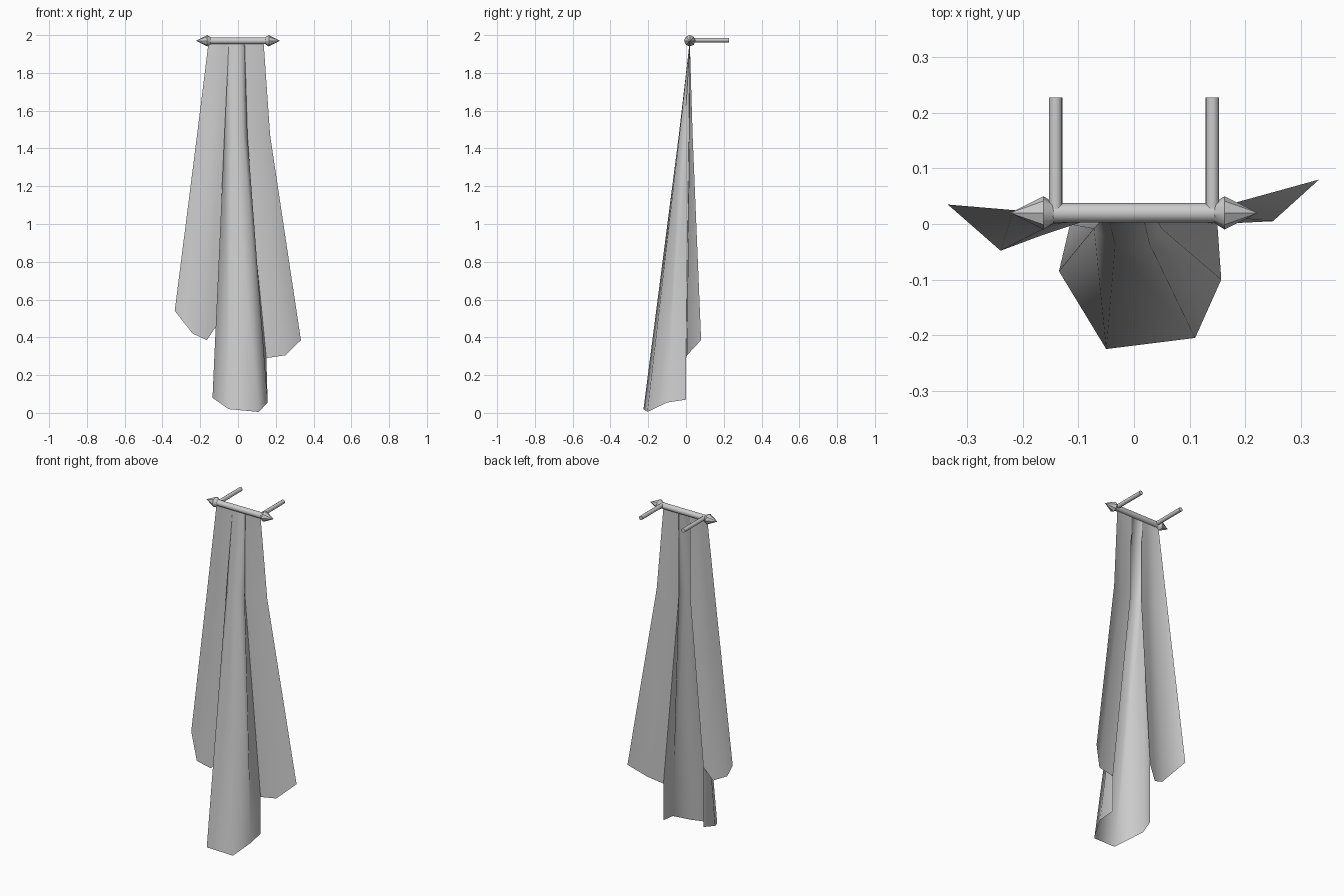
import bpy, bmesh, math
from mathutils import Vector, Matrix

cube = bpy.data.objects.get("Cube")
if cube:
    bpy.data.objects.remove(cube, do_unlink=True)

GREY = (0.6, 0.6, 0.6, 1.0)
grey = bpy.data.materials.new("plain_grey")
grey.use_nodes = True
grey.diffuse_color = GREY
grey.node_tree.nodes["Principled BSDF"].inputs["Base Color"].default_value = GREY


def finish(name, bm, angle):
    mesh = bpy.data.meshes.new(name)
    bm.to_mesh(mesh)
    bm.free()
    mesh.materials.append(grey)
    obj = bpy.data.objects.new(name, mesh)
    bpy.context.collection.objects.link(obj)
    bpy.ops.object.select_all(action='DESELECT')
    obj.select_set(True)
    bpy.context.view_layer.objects.active = obj
    bpy.ops.object.shade_smooth_by_angle(angle=math.radians(angle))


def rod(name, start, end, radius, tip=None, sides=16):
    start, end = Vector(start), Vector(end)
    axis = end - start
    turn = Matrix.Translation((start + end) / 2) @ axis.to_track_quat('Z', 'Y').to_matrix().to_4x4()
    bm = bmesh.new()
    bmesh.ops.create_cone(bm, cap_ends=True, segments=sides, radius1=radius,
                          radius2=radius if tip is None else tip,
                          depth=axis.length, matrix=turn)
    finish(name, bm, 40)


# Rail, wall brackets and pointed finials
Z, Y = 1.97, 0.02
rod("rail", (-0.16, Y, Z), (0.16, Y, Z), 0.0175)
for side, s in (("right", -1), ("left", 1)):
    rod(side + "_bracket", (s * 0.141, Y, Z + 0.004), (s * 0.141, 0.228, Z + 0.004), 0.012)
    rod(side + "_finial_tip", (s * 0.163, Y, Z), (s * 0.223, Y, Z), 0.03, 0, 8)
    rod(side + "_finial_base", (s * 0.163, Y, Z), (s * 0.135, Y, Z), 0.03, 0.012, 8)

# Cloth pleats: top x, middle (x, y), hem (x, y, z), running right to left
MID = 1.47
right_wing = [
    (-0.155, (-0.217, 0.025), (-0.335, 0.035, 0.54)),
    (-0.110, (-0.145, 0.000), (-0.240, -0.048, 0.42)),
    (-0.075, (-0.090, 0.005), (-0.165, -0.020, 0.385)),
    (-0.040, (-0.037, 0.015), (-0.115, 0.000, 0.46)),
]
centre_fold = [
    (-0.048, (-0.072, -0.008), (-0.135, -0.085, 0.08)),
    (-0.025, (-0.034, -0.038), (-0.050, -0.225, 0.02)),
    (0.015, (0.028, -0.035), (0.110, -0.205, 0.005)),
    (0.032, (0.050, -0.008), (0.157, -0.100, 0.055)),
]
left_wing = [
    (0.035, (0.035, 0.015), (0.150, 0.000, 0.29)),
    (0.095, (0.110, 0.018), (0.250, 0.005, 0.305)),
    (0.135, (0.170, 0.035), (0.333, 0.080, 0.385)),
]


def column(bm, top, mid, hem):
    return [bm.verts.new(p) for p in ((top, Y, Z), (*mid, MID), hem)]


def skin(bm, a, b):
    for i in range(min(len(a), len(b)) - 1):
        bm.faces.new((a[i], a[i + 1], b[i + 1], b[i]))


bm = bmesh.new()
wing_r, fold, wing_l = [[column(bm, *c) for c in part]
                        for part in (right_wing, centre_fold, left_wing)]
for part in (wing_r, fold, wing_l):
    for a, b in zip(part, part[1:]):
        skin(bm, a, b)

# Fold sides hang lower than the wings they join
for inner, outer, drop, flip in ((wing_r[-1], fold[0], 0.1, False),
                                 (wing_l[0], fold[-1], 0.07, True)):
    x, y, _ = inner[2].co
    low = bm.verts.new((x, y, drop))
    upper = (inner[0], inner[1], outer[1], outer[0])
    lower = (inner[1], inner[2], low, outer[2], outer[1])
    for loop in (upper, lower):
        bm.faces.new(loop[::-1] if flip else loop)
finish("hanging_cloth", bm, 80)
